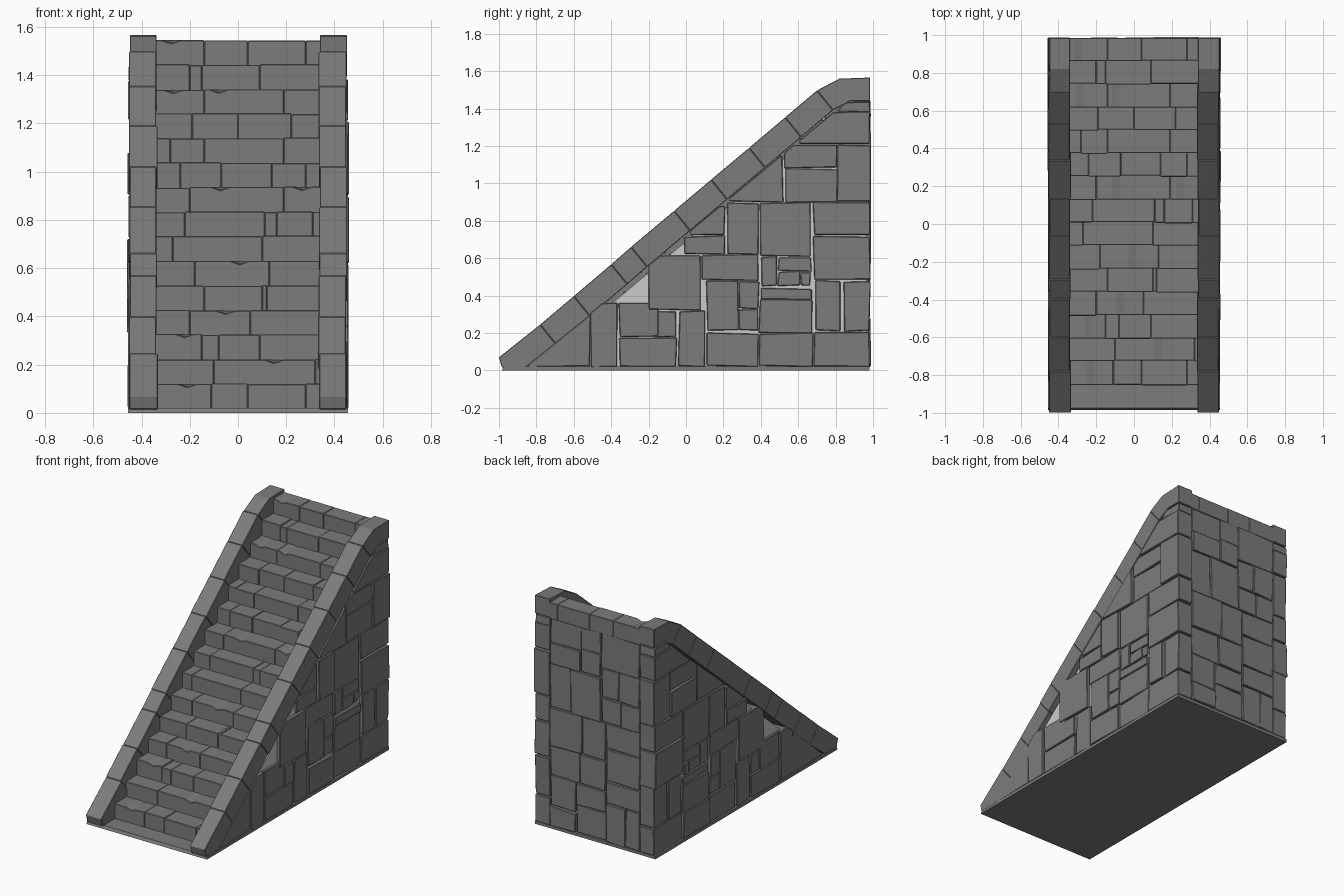
import bpy, bmesh, random
from mathutils import Vector

if "Cube" in bpy.data.objects:
    bpy.data.objects.remove(bpy.data.objects["Cube"])

random.seed(7)
RISE, RUN = 0.1017, 0.1225
Y0, Z0 = -0.85, 0.02          # foot of the first riser


def material(name, v):
    m = bpy.data.materials.new(name)
    m.diffuse_color = (v, v, v, 1)
    m.use_nodes = True
    m.node_tree.nodes["Principled BSDF"].inputs["Base Color"].default_value = m.diffuse_color
    return m


STONE = material("dark_stone", 0.2)
MORTAR = material("pale_mortar", 0.6)


def jit(a):
    return random.uniform(-a, a)


def prism(bm, pts, a, b, axis, dent=None):
    """Extrude a 2D profile between a and b along x (y,z profile) or y (x,z profile)."""
    def place(p, t):
        return (t, p[0], p[1]) if axis == 'x' else (p[0], t, p[1])
    va = [bm.verts.new(place(p, a)) for p in pts]
    vb = [bm.verts.new(place(p, b)) for p in pts]
    n = len(pts)
    faces = [bm.faces.new(va), bm.faces.new(vb[::-1])]
    for i in range(n):
        j = (i + 1) % n
        faces.append(bm.faces.new((va[j], va[i], vb[i], vb[j])))
    if dent is not None:
        va[dent].co.z -= 0.014
    bmesh.ops.recalc_face_normals(bm, faces=faces)


def finish(bm, name, bevel=0.004, mat=STONE):
    me = bpy.data.meshes.new(name)
    bm.to_mesh(me)
    bm.free()
    me.materials.append(mat)
    ob = bpy.data.objects.new(name, me)
    bpy.context.collection.objects.link(ob)
    if bevel:
        m = ob.modifiers.new("worn_edges", 'BEVEL')
        m.width, m.segments = bevel, 1
        m.limit_method, m.angle_limit = 'ANGLE', 0.6
    return ob


def clip_below(pts):
    """Keep the part of a (y,z) polygon under the sloping coping."""
    def d(p):
        return p[1] - (0.018 + (p[0] + 0.86) * 0.827)
    out = []
    for i, p in enumerate(pts):
        q = pts[(i + 1) % len(pts)]
        if d(p) <= 0:
            out.append(p)
        if d(p) * d(q) < 0:
            t = d(p) / (d(p) - d(q))
            out.append((p[0] + t * (q[0] - p[0]), p[1] + t * (q[1] - p[1])))
    res = []
    for p in out:
        if all((Vector(p) - Vector(r)).length > 0.014 for r in res):
            res.append(p)
    return res


def rough_rect(u0, v0, u1, v1, j=0.005, gap=0.002):
    return [(u0 + gap + jit(j), v0 + gap + jit(j)), (u1 - gap + jit(j), v0 + gap + jit(j)),
            (u1 - gap + jit(j), v1 - gap + jit(j)), (u0 + gap + jit(j), v1 - gap + jit(j))]


# base plate
bm = bmesh.new()
prism(bm, [(-0.985, 0), (0.98, 0), (0.98, 0.02), (-0.975, 0.02)], -0.455, 0.455, 'x')
finish(bm, "base_plate", 0)

# mortar core behind the stones
bm = bmesh.new()
prism(bm, [(-0.81, 0.01), (0.965, 0.01), (0.965, 1.43), (0.88, 1.43)], -0.435, 0.435, 'x')
finish(bm, "mortar_core", 0, MORTAR)

# steps: vertical joints per row, in hundredths
joints = [(-11, 4, 28), (-10, 32), (-15, -8, 9), (-20, 5), (-14, 10, 12), (-18, 13), (-27, 10),
          (-22, 11, 16, 31), (-20, 19), (-24, -7, 14, 28), (-28, -14, 19), (-19, 0, 22),
          (-14, 19), (-20, -15, 9), (-14, 4, 28)]
bm = bmesh.new()
for i, row in enumerate(joints):
    y, z = Y0 + i * RUN, Z0 + i * RISE
    xs = [-0.345] + [c / 100 for c in row] + [0.345]
    back = min(y + RUN + 0.03, 0.985)
    for x0, x1 in zip(xs, xs[1:]):
        top = z + RISE + jit(0.003)
        pts = [(x0, z - 0.01), (x1, z - 0.01), (x1, top)]
        dent = None
        if x1 - x0 > 0.15 and random.random() < 0.25:
            c = random.uniform(x0 + 0.06, x1 - 0.06)
            pts += [(c + 0.04, top), (c, top), (c - 0.04, top)]
            dent = 4
        pts.append((x0, top))
        prism(bm, pts, y + jit(0.004), back, 'y', dent)
finish(bm, "step_blocks", 0.003)

# sloping coping blocks on both sides
tops = [(-0.78, 0.245), (-0.6, 0.397), (-0.4, 0.567), (-0.294, 0.66), (-0.064, 0.853),
        (0.134, 1.02), (0.337, 1.19), (0.53, 1.353), (0.70, 1.497)]
low = [(y + 0.086, z - 0.106) for y, z in tops]
profiles = [[(-1.0, 0.07), (-0.985, 0.015), (-0.86, 0.015), low[0], tops[0]]]
profiles += [[tops[k], low[k], low[k + 1], tops[k + 1]] for k in range(len(tops) - 1)]
profiles += [[tops[-1], low[-1], (0.88, 1.44), (0.985, 1.44), (0.985, 1.566), (0.82, 1.56)]]
bm = bmesh.new()
for s in (-1, 1):
    for p in profiles:
        prism(bm, p, s * (0.336 + jit(0.004)), s * (0.45 + jit(0.003)), 'x')
finish(bm, "coping_blocks", 0.003)

# side wall stones: y0, z0, y1, z1 in hundredths
stones = [(-84, 2, -51, 30), (-51, 2, -37, 36), (-36, 2, -5, 18), (-36, 18, -15, 36),
          (-15, 18, -5, 32), (-4, 2, 10, 32), (-20, 32, 8, 62), (11, 2, 39, 20),
          (11, 21, 28, 48), (28, 33, 39, 48), (28, 21, 39, 33), (39, 2, 68, 20),
          (39, 20, 68, 38), (68, 2, 98, 21), (69, 21, 83, 48), (84, 21, 98, 48),
          (68, 48, 98, 72), (68, 72, 98, 90), (39, 61, 67, 90), (22, 62, 39, 90),
          (8, 48, 39, 62), (-1, 62, 21, 72), (2, 72, 21, 88), (40, 45, 49, 61),
          (49, 53, 67, 61), (49, 45, 61, 53), (61, 45, 67, 53), (40, 38, 67, 44),
          (53, 90, 81, 108), (23, 90, 52, 120), (52, 108, 81, 121), (81, 90, 98, 121),
          (60, 121, 98, 138), (80, 138, 98, 144)]
bm = bmesh.new()
for s in (-1, 1):
    for r in stones:
        u0, v0, u1, v1 = [c / 100 for c in r]
        p = clip_below(rough_rect(u0, v0, u1 + (0.006 if u1 > 0.97 else 0), v1))
        if len(p) > 2:
            prism(bm, p, s * 0.34, s * (0.453 + jit(0.007)), 'x')
finish(bm, "side_wall_stones")


# back wall stones, split at random into uneven courses
def split(u0, v0, u1, v1):
    w, h = u1 - u0, v1 - v0
    if max(w, h) < 0.26 or (w * h < 0.07 and random.random() < 0.6):
        return [(u0, v0, u1, v1)]
    t = random.uniform(0.36, 0.64)
    if w > h * random.uniform(0.8, 1.2):
        m = u0 + w * t
        return split(u0, v0, m, v1) + split(m, v0, u1, v1)
    m = v0 + h * t
    return split(u0, v0, u1, m) + split(u0, m, u1, v1)


bm = bmesh.new()
for r in split(-0.34, 0.02, 0.34, 1.44):
    prism(bm, rough_rect(*r), 0.9, 0.984 + jit(0.007), 'y')
finish(bm, "back_wall_stones")
